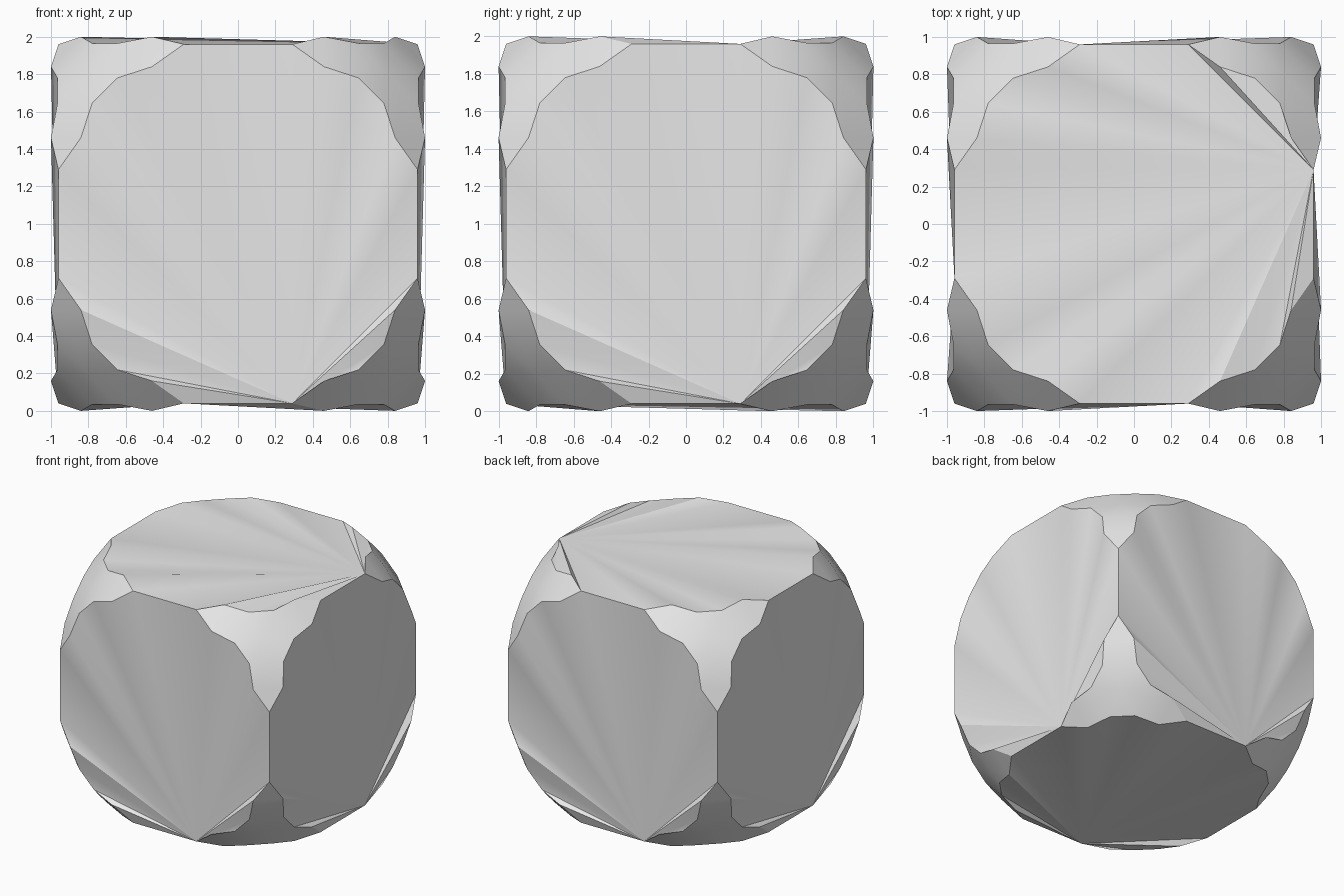
import bpy
import bmesh
import math
from mathutils import Vector

cube = bpy.data.objects.get("Cube")
if cube:
    bpy.data.objects.remove(cube, do_unlink=True)

# One plain grey material
grey = bpy.data.materials.new("light_grey")
grey.use_nodes = True
colour = (0.8, 0.8, 0.8, 1.0)
grey.diffuse_color = colour
grey.node_tree.nodes["Principled BSDF"].inputs["Base Color"].default_value = colour

bm = bmesh.new()
verts = {}


def vert(co):
    """Return the shared vertex at a position, adding it if it is new."""
    key = tuple(round(c, 3) for c in co)
    if key not in verts:
        verts[key] = bm.verts.new((key[0], key[1], key[2] + 1.0))
    return verts[key]


def on_axes(axes, values):
    p = [0.0, 0.0, 0.0]
    for axis, value in zip(axes, values):
        p[axis] = value
    return p


# Quarter outline of a flat side: in-plane u, v and outward height
QUARTER = [(0.29, 0.96, 0.96), (0.46, 0.84, 1.0), (0.645, 0.78, 0.965),
           (0.78, 0.645, 0.965), (0.84, 0.46, 1.0), (0.96, 0.29, 0.96)]
BRIDGE, CREST = 0.87, 0.80


def flat_side(axis, side, hub):
    """Round-cornered side, fanned from its hub point."""
    u, v = (axis + 1) % 3, (axis + 2) % 3
    ring = [on_axes((u, v, axis), (su * a, sv * b, side * h))
            for su in (1, -1) for sv in (1, -1) for a, b, h in QUARTER]
    ring.sort(key=lambda p: math.atan2(p[v], p[u]))
    start = min(range(len(ring)),
                key=lambda i: (Vector(ring[i]) - Vector(hub)).length)
    ring = [vert(p) for p in ring[start:] + ring[:start]]
    for a, b in zip(ring[1:], ring[2:]):
        bm.faces.new((ring[0], a, b))


def corner(signs):
    """Spherical patch that joins three sides."""
    def pt(axes, values):
        p = on_axes(axes, values)
        return vert([s * c for s, c in zip(signs, p)])

    crest = pt((0, 1, 2), (CREST,) * 3)
    bridge = [pt((i, (i + 1) % 3, (i + 2) % 3), (0.66, BRIDGE, BRIDGE))
              for i in range(3)]
    for i in range(3):
        j, k = (i + 1) % 3, (i + 2) % 3
        tip = pt((i, j, k), QUARTER[0])
        a_j, a_k = pt((i, k, j), QUARTER[1]), pt((i, j, k), QUARTER[1])
        b_j, b_k = pt((i, k, j), QUARTER[2]), pt((i, j, k), QUARTER[2])
        m = bridge[i]
        # Arm running out along the edge between two sides
        for tri in ((tip, a_j, a_k), (a_j, b_j, m), (a_j, m, a_k), (a_k, m, b_k)):
            bm.faces.new(tri)
        # Centre of the patch beside side i
        c_j, c_k = pt((j, k, i), QUARTER[2]), pt((j, k, i), QUARTER[3])
        for tri in ((crest, bridge[j], c_j), (crest, c_j, c_k),
                    (crest, c_k, bridge[k])):
            bm.faces.new(tri)


# Six sides: axis, direction, fan hub
for axis, side, hub in [(1, -1, (0.29, -0.96, -0.96)),
                        (0, 1, (0.96, 0.29, -0.96)),
                        (1, 1, (-0.29, 0.96, -0.96)),
                        (0, -1, (-0.96, -0.29, -0.96)),
                        (2, 1, (0.96, 0.29, 0.96)),
                        (2, -1, (-0.29, -0.96, -0.96))]:
    flat_side(axis, side, hub)

# Eight corners
for sx in (1, -1):
    for sy in (1, -1):
        for sz in (1, -1):
            corner((sx, sy, sz))

bmesh.ops.recalc_face_normals(bm, faces=bm.faces[:])
if bm.calc_volume(signed=True) < 0:
    bmesh.ops.reverse_faces(bm, faces=bm.faces[:])

mesh = bpy.data.meshes.new("rounded_block")
bm.to_mesh(mesh)
bm.free()
mesh.materials.append(grey)
block = bpy.data.objects.new("rounded_block", mesh)
bpy.context.collection.objects.link(block)

# Smooth shading with the sharp rims kept
bpy.ops.object.select_all(action='DESELECT')
block.select_set(True)
bpy.context.view_layer.objects.active = block
bpy.ops.object.shade_smooth_by_angle(angle=math.radians(30))
